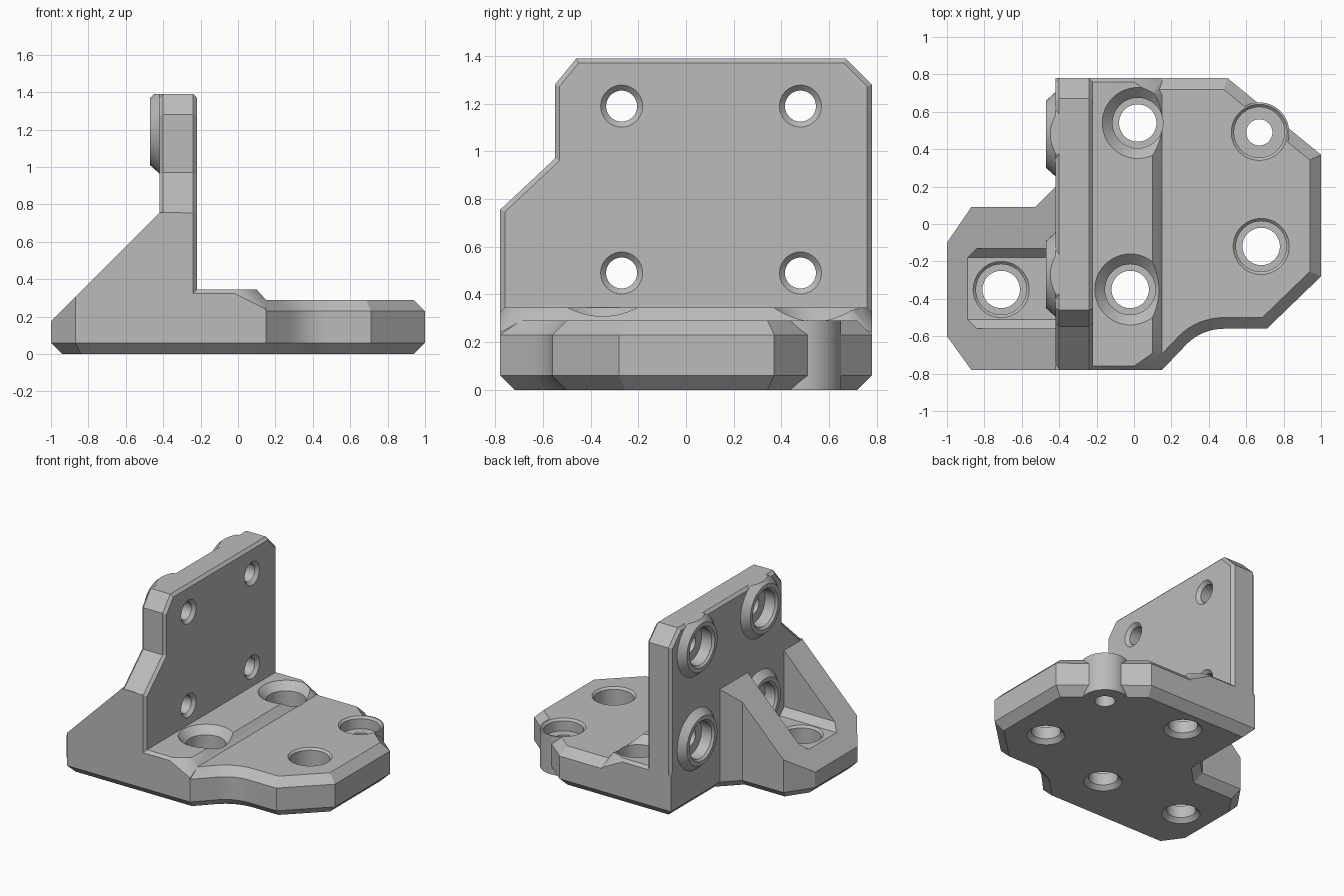
import bpy, bmesh, math
from mathutils import Vector

cube = bpy.data.objects.get("Cube")
if cube:
    bpy.data.objects.remove(cube, do_unlink=True)

grey = bpy.data.materials.new("grey")
grey.use_nodes = True
colour = (0.5, 0.5, 0.5, 1)
grey.diffuse_color = colour
grey.node_tree.nodes["Principled BSDF"].inputs["Base Color"].default_value = colour


def finish(name, bm):
    bmesh.ops.recalc_face_normals(bm, faces=bm.faces)
    mesh = bpy.data.meshes.new(name)
    bm.to_mesh(mesh)
    bm.free()
    mesh.materials.append(grey)
    obj = bpy.data.objects.new(name, mesh)
    bpy.context.collection.objects.link(obj)
    return obj


def loft(name, rings, axis="z"):
    """Skin a stack of (outline, height) rings and cap both ends."""
    bm = bmesh.new()
    place = (lambda u, v, h: (u, v, h)) if axis == "z" else (lambda u, v, h: (h, u, v))
    loops = [[bm.verts.new(place(u, v, h)) for u, v in pts] for pts, h in rings]
    for low, high in zip(loops, loops[1:]):
        for i in range(len(low)):
            j = (i + 1) % len(low)
            bm.faces.new((low[i], low[j], high[j], high[i]))
    bm.faces.new(loops[0][::-1])
    bm.faces.new(loops[-1])
    return finish(name, bm)


def inset(points, d):
    """Offset a counter-clockwise outline inwards with mitred corners."""
    out = []
    for i, p in enumerate(points):
        p = Vector(p)
        a = (p - Vector(points[i - 1])).normalized()
        b = (Vector(points[(i + 1) % len(points)]) - p).normalized()
        na, nb = Vector((-a.y, a.x)), Vector((-b.y, b.x))
        out.append(p + (na + nb) * d / (1 + na.dot(nb)))
    return out


def prism(name, outline, levels, axis="z"):
    return loft(name, [(inset(outline, d), h) for h, d in levels], axis)


def turned(name, centre, profile, axis="z", n=48):
    """Round part from (height, radius) steps."""
    angles = [2 * math.pi * i / n for i in range(n)]
    return loft(name, [([(centre[0] + r * math.cos(t), centre[1] + r * math.sin(t))
                         for t in angles], h) for h, r in profile], axis)


def hull(name, points):
    bm = bmesh.new()
    for p in points:
        bm.verts.new(p)
    bmesh.ops.convex_hull(bm, input=bm.verts)
    bmesh.ops.dissolve_limit(bm, angle_limit=0.01, verts=bm.verts, edges=bm.edges)
    return finish(name, bm)


def combine(body, tool, operation):
    mod = body.modifiers.new("shape", "BOOLEAN")
    mod.operation, mod.solver, mod.object = operation, "EXACT", tool
    bpy.context.view_layer.objects.active = body
    bpy.ops.object.modifier_apply(modifier=mod.name)
    bpy.data.objects.remove(tool, do_unlink=True)


# Base plate with a concave scoop at the front
scoop = [(0.48 - 0.28 * math.sin(t), -0.84 + 0.28 * math.cos(t))
         for t in [math.radians(45 - 45 * i / 8) for i in range(9)]]
base = [(-0.87, -0.78), (0.15, -0.78)] + scoop + [
    (0.71, -0.56), (1, -0.28), (1, 0.37), (0.5, 0.78), (-0.42, 0.78),
    (-0.42, 0.2), (-0.53, 0.09), (-0.87, 0.09), (-1, -0.1), (-1, -0.6)]
body = prism("bracket", base, [(0, 0.06), (0.06, 0), (0.23, 0), (0.29, 0.06)])

# Raised strip along the foot of the upright
strip = []
for s in (-1, 1):
    strip += [(x, s * 0.78, z) for x, z in
              ((-0.42, 0.06), (0.15, 0.06), (-0.42, 0.325), (-0.02, 0.325), (0.15, 0.24))]
    strip += [(-0.42, s * 0.76, 0.345), (0, s * 0.76, 0.345),
              (0.1, s * 0.69, 0.345), (0.15, s * 0.69, 0.29)]
combine(body, hull("raised_strip", strip), "UNION")

# Gusset block, sloped and hollowed into two ribs
gusset = [(-0.87, -0.78), (-0.3, -0.78), (-0.3, 0.2), (-0.42, 0.2),
          (-0.53, 0.09), (-0.87, 0.09), (-1, -0.1), (-1, -0.6)]
combine(body, prism("gusset", gusset, [(0.06, 0), (0.758, 0)]), "UNION")
slope = [(x, y, z) for y in (-1, 1)
         for x, z in ((-1.2, -0.025), (-0.42, 0.755), (-0.42, 1), (-1.2, 1))]
combine(body, hull("slope_cutter", slope), "DIFFERENCE")
pocket = [(x, y, z) for x in (-1.2, -0.42)
          for y, z in ((-0.51, 0.285), (-0.18, 0.285), (-0.13, 0.335),
                       (-0.13, 1), (-0.56, 1), (-0.56, 0.335))]
combine(body, hull("pocket_cutter", pocket), "DIFFERENCE")

# Upright plate with bevelled edges
upright = [(-0.78, 0.1), (0.78, 0.1), (0.78, 1.28), (0.67, 1.39),
           (-0.46, 1.39), (-0.55, 1.28), (-0.55, 0.97), (-0.78, 0.755)]
combine(body, prism("upright", upright,
                    [(-0.42, 0.02), (-0.4, 0), (-0.24, 0), (-0.22, 0.02)], "x"), "UNION")

# Bolt bosses on the upright, trimmed level with its top
bolts = [(y, z) for y in (-0.27, 0.48) for z in (0.49, 1.19)]
for c in bolts:
    combine(body, turned("bolt_boss", c, [(-0.47, 0.18), (-0.42, 0.225), (-0.38, 0.225)], "x"),
            "UNION")
trim = [(x, y, z) for x in (-0.6, 0) for y in (-1, 1) for z in (1.39, 1.6)]
combine(body, hull("top_trim", trim), "DIFFERENCE")

# Corner boss on the base
corner = (0.67, 0.49)
combine(body, turned("corner_boss", corner, [(0, 0.16), (0.29, 0.16)]), "UNION")

# Bolt holes through the upright
for c in bolts:
    combine(body, turned("bolt_hole", c, [
        (-0.6, 0.15), (-0.47, 0.15), (-0.455, 0.135), (-0.37, 0.135), (-0.37, 0.065),
        (-0.243, 0.065), (-0.22, 0.088), (-0.1, 0.088)], "x"), "DIFFERENCE")


# Countersunk holes through the base
def base_hole(centre, top, rim, bore=0.1, under=0.13):
    ledge = 0.2 if bore < 0.1 else 0.12
    combine(body, turned("base_hole", centre, [
        (-0.1, under), (0, under), (under - bore, bore), (ledge, bore), (ledge, 0.135),
        (top - rim + 0.135, 0.135), (top, rim), (top + 0.08, rim)]), "DIFFERENCE")


base_hole((0.02, 0.54), 0.345, 0.19)
base_hole((-0.02, -0.35), 0.345, 0.19)
base_hole((0.68, -0.12), 0.29, 0.15)
base_hole((-0.71, -0.35), 0.285, 0.15)
base_hole(corner, 0.29, 0.15, 0.07, 0.071)

# Smooth the round walls, keep the corners crisp
bpy.ops.object.select_all(action="DESELECT")
body.select_set(True)
bpy.context.view_layer.objects.active = body
bpy.ops.object.shade_smooth_by_angle(angle=math.radians(25))
